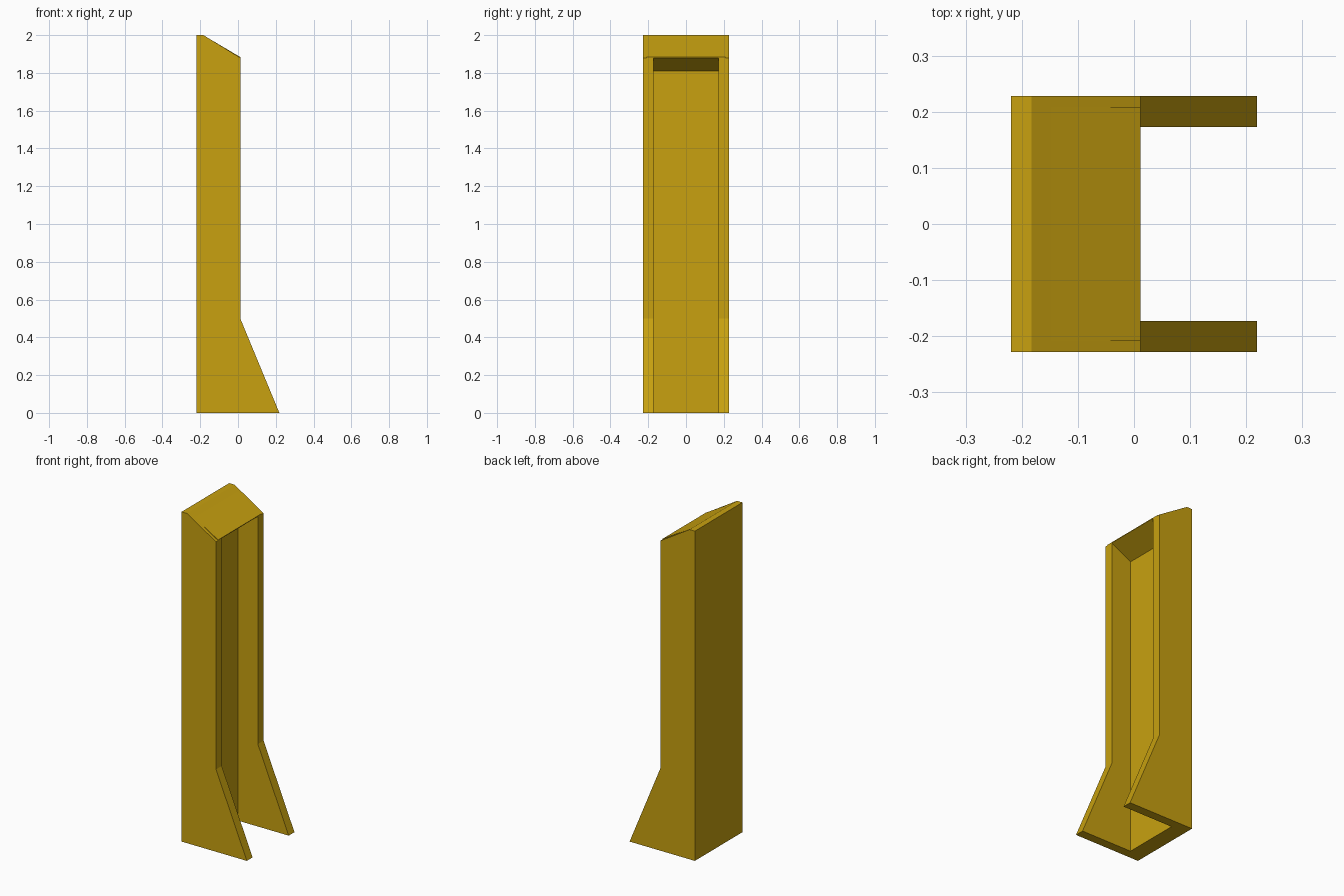
import bpy, bmesh

if "Cube" in bpy.data.objects:
    bpy.data.objects.remove(bpy.data.objects["Cube"])

gold = bpy.data.materials.new("golden_yellow")
gold.diffuse_color = (0.578, 0.356, 0.005, 1.0)
gold.use_nodes = True
gold.node_tree.nodes["Principled BSDF"].inputs["Base Color"].default_value = gold.diffuse_color


def extrude_profile(name, profile, y0, y1):
    """Solid made by extruding an (x, z) profile from y0 to y1."""
    bm = bmesh.new()
    face = bm.faces.new([bm.verts.new((x, y0, z)) for x, z in profile])
    out = bmesh.ops.extrude_face_region(bm, geom=[face])
    moved = [g for g in out["geom"] if isinstance(g, bmesh.types.BMVert)]
    bmesh.ops.translate(bm, verts=moved, vec=(0, y1 - y0, 0))
    bmesh.ops.recalc_face_normals(bm, faces=bm.faces)
    mesh = bpy.data.meshes.new(name)
    bm.to_mesh(mesh)
    bm.free()
    mesh.materials.append(gold)
    obj = bpy.data.objects.new(name, mesh)
    bpy.context.collection.objects.link(obj)
    return obj


BACK, FRONT, FOOT = -0.219, 0.012, 0.219   # x positions
INNER, OUTER = 0.173, 0.228                # y of the side panel faces

# Side panels with flared feet and sloped tops
side = [(BACK, 0), (FOOT, 0), (FRONT, 0.5), (FRONT, 1.88), (-0.183, 2.0), (BACK, 2.0)]
for label, sign in (("left", -1), ("right", 1)):
    extrude_profile(label + "_side_panel", side, sign * INNER, sign * OUTER)

# Back wall and the wedge-shaped roof it carries
spine = [(BACK, 0), (-0.12, 0), (-0.12, 1.81), (FRONT, 1.88), (-0.183, 2.0), (BACK, 2.0)]
extrude_profile("back_wall_and_roof", spine, -INNER, INNER)

# Thin roof plate, rising slightly towards the front edge
plate = [(-0.148, 1.9785), (FRONT, 1.88), (FRONT, 1.884)]
extrude_profile("roof_plate", plate, -0.208, 0.208)
